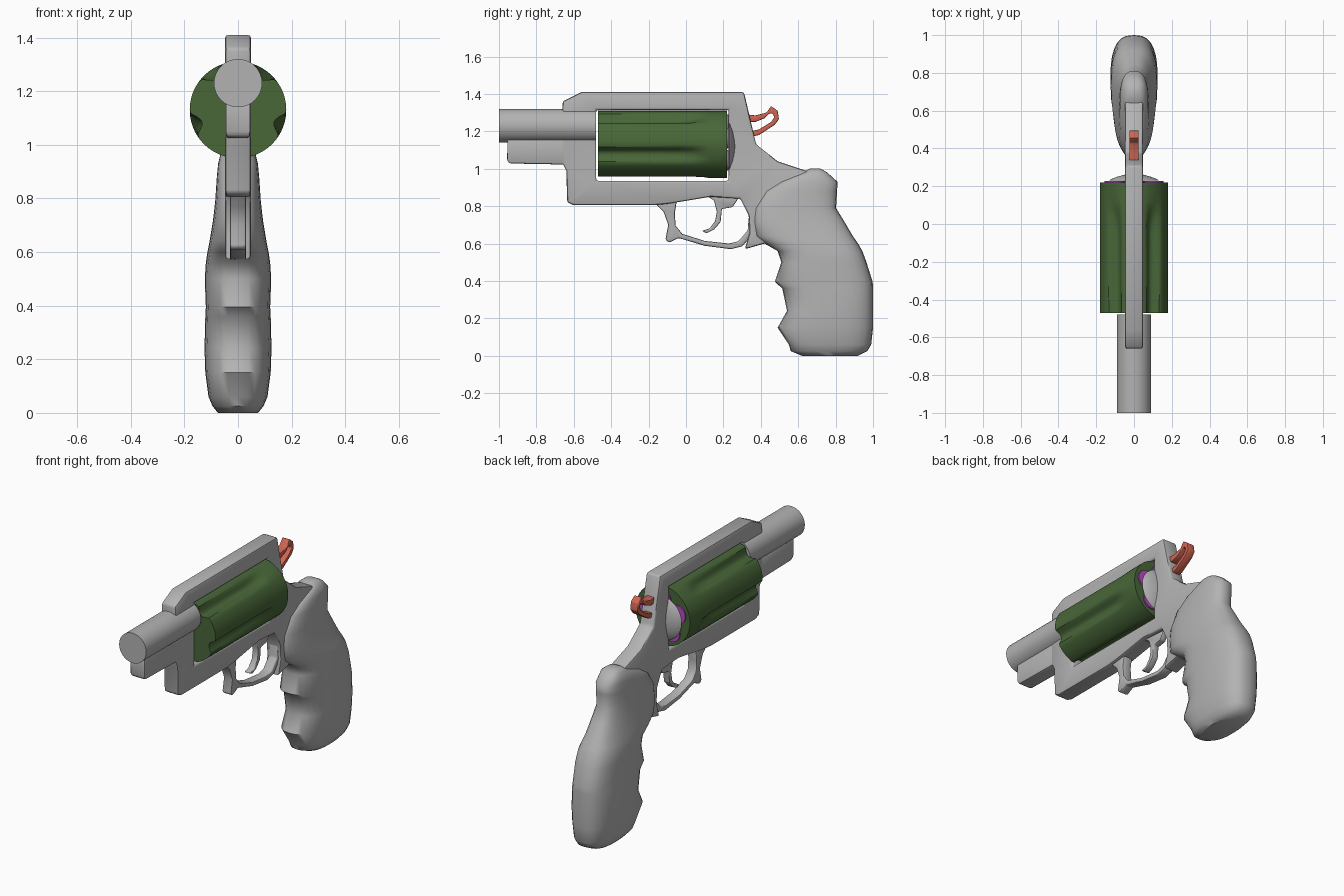
import bpy, bmesh, math
from mathutils import Vector

if "Cube" in bpy.data.objects:
    bpy.data.objects.remove(bpy.data.objects["Cube"])


def material(name, rgb):
    m = bpy.data.materials.new(name)
    m.diffuse_color = (*rgb, 1)
    m.use_nodes = True
    m.node_tree.nodes["Principled BSDF"].inputs["Base Color"].default_value = m.diffuse_color
    return m


GREY = material("steel_grey", (0.45, 0.45, 0.45))
GREEN = material("dark_green", (0.065, 0.135, 0.04))
RED = material("coral_red", (0.62, 0.13, 0.085))
MAGENTA = material("magenta", (0.5, 0.07, 0.56))


def finish(name, bm, mat, bevel=0, angle=40):
    bmesh.ops.recalc_face_normals(bm, faces=bm.faces)
    mesh = bpy.data.meshes.new(name)
    bm.to_mesh(mesh)
    bm.free()
    mesh.materials.append(mat)
    obj = bpy.data.objects.new(name, mesh)
    bpy.context.collection.objects.link(obj)
    bpy.ops.object.select_all(action='DESELECT')
    obj.select_set(True)
    bpy.context.view_layer.objects.active = obj
    if bevel:
        mod = obj.modifiers.new("soft_edges", 'BEVEL')
        mod.width, mod.segments = bevel, 2
        mod.limit_method, mod.angle_limit = 'ANGLE', math.radians(35)
        bpy.ops.object.modifier_apply(modifier=mod.name)
    bpy.ops.object.shade_smooth_by_angle(angle=math.radians(angle))
    return obj


def plate(name, loops, half, mat, bevel=0):
    """Side-view outline (y, z), further loops are holes, thickened along x."""
    bm = bmesh.new()
    edges = []
    for loop in loops:
        vs = [bm.verts.new((-half, y, z)) for y, z in loop]
        edges += [bm.edges.new((vs[i - 1], vs[i])) for i in range(len(vs))]
    bmesh.ops.triangle_fill(bm, edges=edges, use_beauty=True)
    out = bmesh.ops.extrude_face_region(bm, geom=bm.faces[:])
    moved = [g for g in out["geom"] if isinstance(g, bmesh.types.BMVert)]
    bmesh.ops.translate(bm, verts=moved, vec=(2 * half, 0, 0))
    return finish(name, bm, mat, bevel)


def loft(name, rings, mat, angle=40):
    bm = bmesh.new()
    rows = [[bm.verts.new(p) for p in r] for r in rings]
    n = len(rows[0])
    for a, b in zip(rows, rows[1:]):
        for i in range(n):
            j = (i + 1) % n
            bm.faces.new((a[i], a[j], b[j], b[i]))
    bm.faces.new(rows[0])
    bm.faces.new(rows[-1])
    return finish(name, bm, mat, angle=angle)


def ring(y, r, cz, cx=0, n=32, depth=0):
    """Circle across the y axis, with five scallops of the given depth."""
    pts = []
    for i in range(n):
        a = 2 * math.pi * i / n
        step = math.radians(72)
        off = (a + math.radians(18) + step / 2) % step - step / 2
        rr = r - depth * max(0, 1 - (off / 0.25) ** 2)
        pts.append(Vector((cx + rr * math.cos(a), y, cz + rr * math.sin(a))))
    return pts


# Frame with the cylinder window
outline = [(-.66, 1.3), (-.66, 1.36), (-.56, 1.41), (.31, 1.41), (.34, 1.28),
           (.375, 1.13), (.49, 1.04), (.64, .99), (.7, .96), (.72, .75),
           (.56, .62), (.49, .58), (.42, .6), (.315, .57), (.34, .66),
           (.335, .75), (.29, .84), (.13, .85), (-.1, .812), (-.17, .805),
           (-.6, .805), (-.635, .82), (-.64, .99), (-.66, 1.03)]
window = [(-.48, .935), (.228, .935), (.228, 1.315), (-.48, 1.315)]
plate("frame", [outline, window], .048, GREY, .012)

# Barrel and the lug under it
loft("barrel", [ring(-1, .09, 1.23), ring(-.48, .09, 1.23)], GREY, 40)
plate("barrel_lug", [[(-.955, 1.16), (-.955, 1.04), (-.94, 1.028), (-.62, 1.022),
                      (-.62, 1.16)]], .045, GREY, .012)

# Fluted cylinder, cartridge rims and recoil shield
CZ = 1.13
loft("cylinder", [ring(y, .18, CZ, n=80, depth=d) for y, d in
                  ((-.47, .038), (-.05, .036), (.03, .026), (.08, .012),
                   (.12, 0), (.22, 0))], GREEN)
for k in range(5):
    a = math.radians(18 + 72 * k)
    cx, cz = .105 * math.cos(a), CZ + .105 * math.sin(a)
    loft("cartridge_rim", [ring(y, .055, cz, cx, 20) for y in (.21, .228)], MAGENTA)
loft("recoil_shield", [ring(y, r, 1.12) for y, r in
                       ((.229, .132), (.236, .125), (.25, .09), (.262, .045))], GREY)

# Trigger guard and trigger
plate("trigger_guard", [[
    (-.17, .82), (-.12, .77), (-.095, .7), (-.11, .62), (-.09, .605), (-.04, .63),
    (.1, .588), (.24, .57), (.3, .585), (.35, .64), (.36, .76), (.335, .74),
    (.33, .67), (.28, .612), (.23, .6), (.1, .614), (-.02, .652), (-.055, .695),
    (-.06, .76), (-.05, .825)]], .03, GREY, .008)
plate("trigger", [[
    (.1, .86), (.15, .83), (.165, .77), (.155, .72), (.125, .68), (.085, .668),
    (.11, .655), (.15, .675), (.185, .715), (.192, .785), (.25, .795),
    (.285, .85)]], .02, GREY, .006)

# Hammer: open hook
plate("hammer", [[
    (.33, 1.29), (.37, 1.285), (.43, 1.3), (.455, 1.335), (.49, 1.31),
    (.497, 1.265), (.475, 1.235), (.39, 1.18), (.34, 1.17), (.34, 1.2),
    (.39, 1.21), (.455, 1.25), (.472, 1.275), (.465, 1.295), (.445, 1.295),
    (.42, 1.27), (.37, 1.25), (.33, 1.25)]], .025, RED, .005)

# Grip: rounded sections (z, front y, back y, half width)
sections = [(0, .62, .92, .075), (.025, .56, .97, .095), (.06, .55, .99, .11),
            (.15, .49, 1, .122), (.24, .54, 1, .125), (.36, .515, 1, .122),
            (.395, .475, .998, .12), (.5, .51, .965, .124), (.56, .49, .943, .12),
            (.6, .42, .92, .114), (.64, .365, .892, .106), (.72, .35, .845, .093),
            (.79, .355, .802, .085), (.88, .41, .808, .079), (.93, .49, .81, .074),
            (.98, .62, .755, .062), (1, .66, .72, .035)]
rings = []
for z, front, back, w in sections:
    pts = []
    for i in range(28):
        a = 2 * math.pi * i / 28
        c, s = math.cos(a), math.sin(a)
        x = w * math.copysign(abs(s) ** .75, s)
        y = (front + back) / 2 + (back - front) / 2 * math.copysign(abs(c) ** .75, c)
        pts.append(Vector((x, y, z)))
    rings.append(pts)
loft("grip", rings, GREY, 50)
